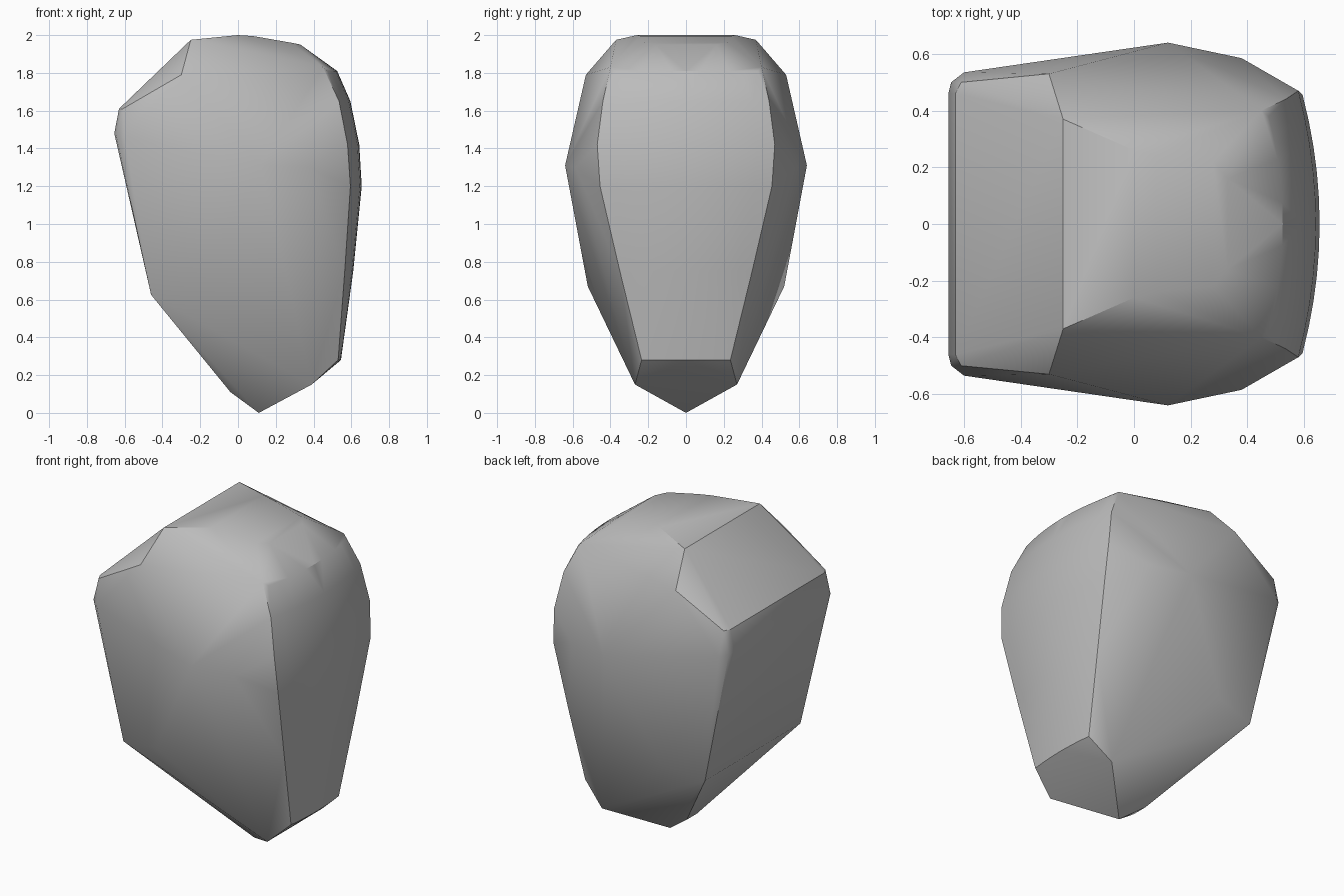
import bpy
import bmesh
import math

default_cube = bpy.data.objects.get("Cube")
if default_cube:
    bpy.data.objects.remove(default_cube, do_unlink=True)


def make_material(name, colour):
    material = bpy.data.materials.new(name)
    material.use_nodes = True
    material.diffuse_color = colour
    material.node_tree.nodes["Principled BSDF"].inputs["Base Color"].default_value = colour
    return material


def add_mirrored(bm, x, y, z):
    """Add a corner on both sides of the y = 0 plane."""
    for side in ((1, -1) if y else (1,)):
        bm.verts.new((x, side * y, z))


# Corners of the chiselled stone, one half only
crown = [(-0.25, 0.37, 1.975), (0, 0.26, 2), (0.08, 0.24, 1.995),
         (0.28, 0.22, 1.96), (0.33, 0.16, 1.95), (0.45, 0.4, 1.83)]
shoulder = [(-0.3, 0.53, 1.79), (0.12, 0.64, 1.31), (0.38, 0.585, 1.3)]
flat_side = [(-0.63, 0.46, 1.61), (-0.61, 0.5, 1.61), (-0.655, 0.46, 1.48),
             (-0.645, 0.5, 1.47), (-0.6, 0.535, 1.46), (-0.46, 0.47, 0.625)]
base = [(-0.2, 0.52, 0.67), (0.39, 0.27, 0.15), (-0.04, 0.05, 0.11), (0.11, 0, 0)]

# Bulging side: height, middle x, edge x, half width
bulge_rows = [(0.28, 0.545, 0.53, 0.235), (0.75, 0.61, 0.565, 0.35),
              (1.2, 0.655, 0.595, 0.455), (1.42, 0.642, 0.58, 0.47),
              (1.65, 0.595, 0.535, 0.44), (1.81, 0.525, 0.475, 0.38)]
bulge_steps = 5

bm = bmesh.new()
for corner in crown + shoulder + flat_side + base:
    add_mirrored(bm, *corner)
for height, middle, edge, half_width in bulge_rows:
    for step in range(bulge_steps + 1):
        t = step / bulge_steps
        add_mirrored(bm, middle + (edge - middle) * t * t, half_width * t, height)

# Wrap the corners in a closed skin
hull = bmesh.ops.convex_hull(bm, input=bm.verts[:])
loose = [v for v in bm.verts if not v.link_faces]
bmesh.ops.delete(bm, geom=loose, context='VERTS')
bmesh.ops.recalc_face_normals(bm, faces=bm.faces[:])

mesh = bpy.data.meshes.new("stone")
bm.to_mesh(mesh)
bm.free()
stone = bpy.data.objects.new("stone", mesh)
bpy.context.collection.objects.link(stone)
mesh.materials.append(make_material("stone grey", (0.5, 0.5, 0.5, 1)))

# Soft shading on shallow facets, crisp on the main edges
bpy.context.view_layer.objects.active = stone
stone.select_set(True)
bpy.ops.object.shade_smooth_by_angle(angle=math.radians(30))
